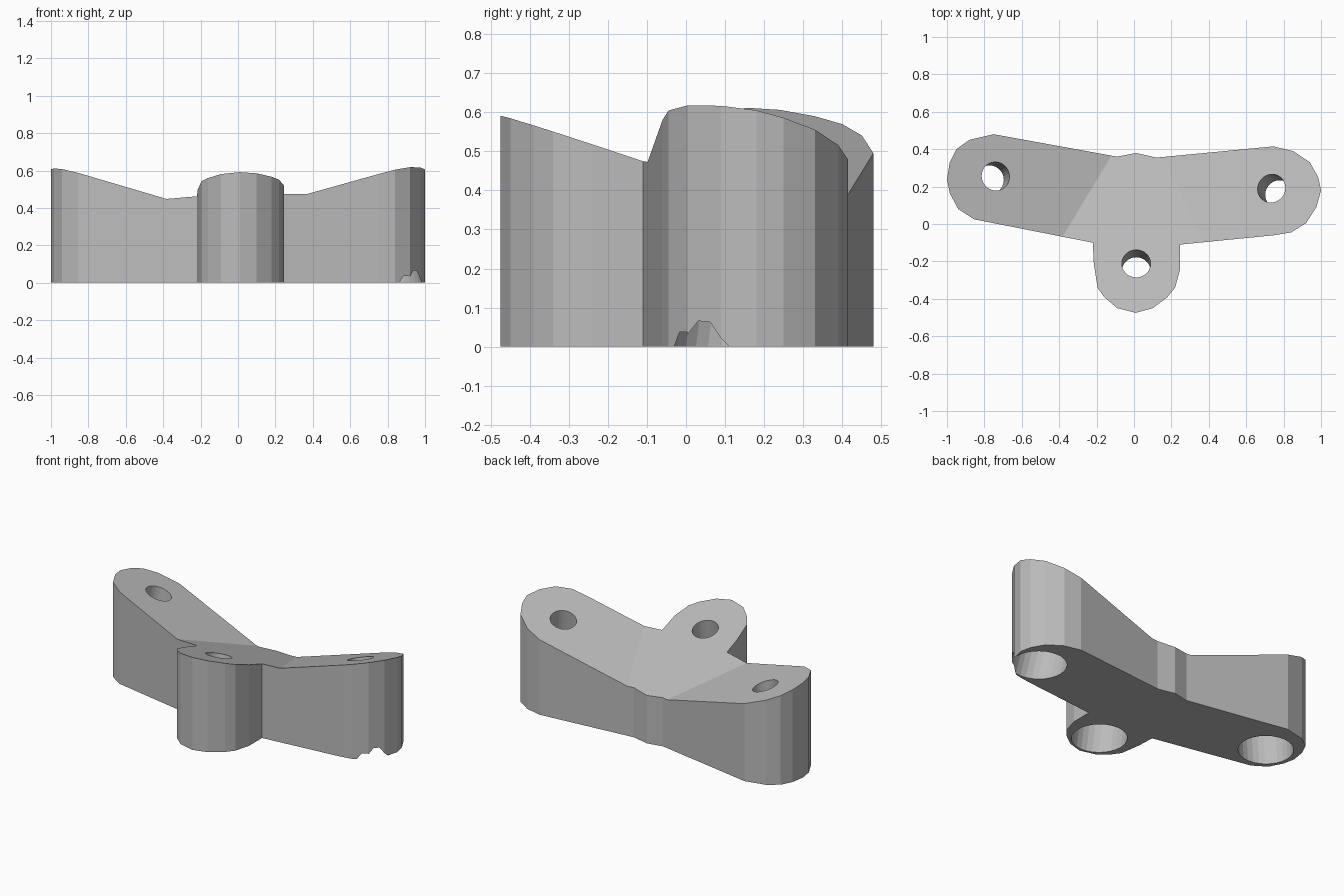
import bpy
import bmesh
from mathutils import Vector

if "Cube" in bpy.data.objects:
    bpy.data.objects.remove(bpy.data.objects["Cube"], do_unlink=True)

grey = bpy.data.materials.new("plain_grey")
grey.use_nodes = True
colour = (0.5, 0.5, 0.5, 1)
grey.diffuse_color = colour
grey.node_tree.nodes["Principled BSDF"].inputs["Base Color"].default_value = colour

# Sloped top planes: height = base + a * x + b * y
FRONT = (0.433, 0.02, -0.333)
LEFT = (0.343, 0.30, -0.21)
RIGHT = (0.317, -0.32, -0.128)


def height(plane, x, y):
    return plane[0] + plane[1] * x + plane[2] * y


def make_object(name, bm):
    mesh = bpy.data.meshes.new(name)
    bm.normal_update()
    bm.to_mesh(mesh)
    bm.free()
    obj = bpy.data.objects.new(name, mesh)
    bpy.context.collection.objects.link(obj)
    mesh.materials.append(grey)
    return obj


# Three-armed outline, anticlockwise
arm_right = [(-0.09, 0.36), (-0.75, 0.48), (-0.88, 0.45), (-0.95, 0.40), (-0.985, 0.33),
             (-1, 0.24), (-0.985, 0.165), (-0.94, 0.08), (-0.855, 0.025)]
arm_front = [(-0.22, -0.10), (-0.215, -0.21), (-0.195, -0.34), (-0.16, -0.39), (-0.09, -0.45),
             (0.01, -0.475), (0.10, -0.45), (0.18, -0.39), (0.22, -0.34), (0.247, -0.24), (0.247, -0.11)]
arm_left = [(0.75, -0.06), (0.84, -0.045), (0.92, 0.005), (0.975, 0.09), (1, 0.18),
            (0.985, 0.25), (0.94, 0.33), (0.85, 0.39), (0.745, 0.415), (0.12, 0.355), (0.01, 0.38)]

# Body: split the outline along the creases, then raise it to the planes
bm = bmesh.new()
bm.faces.new([bm.verts.new((x, y, 0)) for x, y in arm_right + arm_front + arm_left])
for side in (LEFT, RIGHT):
    normal = Vector((side[1] - FRONT[1], side[2] - FRONT[2], 0))
    point = normal * ((FRONT[0] - side[0]) / normal.length_squared)
    bmesh.ops.bisect_plane(bm, geom=bm.verts[:] + bm.edges[:] + bm.faces[:],
                           plane_co=point, plane_no=normal)
raised = bmesh.ops.extrude_face_region(bm, geom=bm.faces[:], use_keep_orig=True)
for item in raised["geom"]:
    if isinstance(item, bmesh.types.BMVert):
        item.co.z = max(height(p, item.co.x, item.co.y) for p in (FRONT, LEFT, RIGHT))
bmesh.ops.recalc_face_normals(bm, faces=bm.faces[:])
body = make_object("three_arm_bracket", bm)


# Tilted stepped bores: narrow through hole with a wide pocket from below
def bore(name, start, end, radius):
    axis = end - start
    bm = bmesh.new()
    bmesh.ops.create_cone(bm, cap_ends=True, segments=28, radius1=radius,
                          radius2=radius, depth=axis.length)
    turn = Vector((0, 0, 1)).rotation_difference(axis)
    for v in bm.verts:
        v.co = turn @ v.co + (start + end) / 2
    cutter = make_object(name, bm)
    cutter.hide_render = True
    cut = body.modifiers.new(name, "BOOLEAN")
    cut.operation = "DIFFERENCE"
    cut.solver = "EXACT"
    cut.object = cutter
    return cutter


cutters = []
for name, plane, low, top in (
        ("left", LEFT, (0.82, 0.125), (0.735, 0.19)),
        ("right", RIGHT, (-0.805, 0.218), (-0.74, 0.255)),
        ("front", FRONT, (0.012, -0.295), (0.012, -0.212))):
    bottom = Vector((*low, 0))
    upper = Vector((*top, height(plane, *top)))
    below = bottom.lerp(upper, -0.2)
    cutters.append(bore(name + "_through_hole", below, bottom.lerp(upper, 1.2), 0.077))
    cutters.append(bore(name + "_pocket", below, bottom.lerp(upper, 0.5), 0.16))

# Apply the cuts and drop the cutters
bpy.context.view_layer.objects.active = body
for name in [m.name for m in body.modifiers]:
    bpy.ops.object.modifier_apply(modifier=name)
for cutter in cutters:
    bpy.data.objects.remove(cutter, do_unlink=True)
